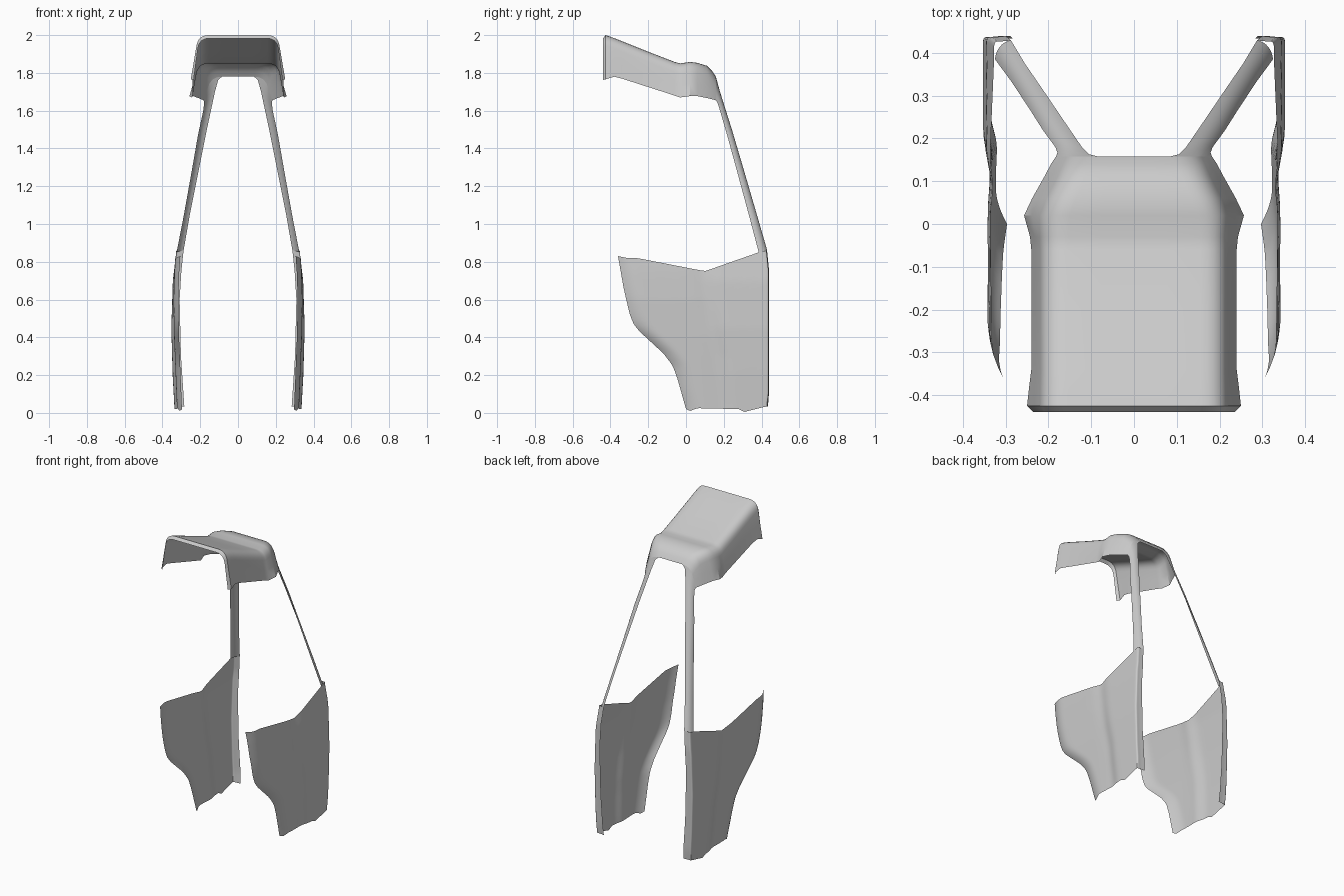
import bpy, math
from mathutils import Vector

if "Cube" in bpy.data.objects:
    bpy.data.objects.remove(bpy.data.objects["Cube"])


def interp(table, t):
    """Linear lookup in a list of (key, value) pairs."""
    if t <= table[0][0]:
        return table[0][1]
    for (a, va), (b, vb) in zip(table, table[1:]):
        if t <= b:
            return va + (vb - va) * (t - a) / (b - a)
    return table[-1][1]


def along(path, t):
    """Point at fraction t of the length of a polyline."""
    pts = [Vector(p) for p in path]
    keys = [0.0]
    for a, b in zip(pts, pts[1:]):
        keys.append(keys[-1] + (b - a).length)
    return interp(list(zip(keys, pts)), t * keys[-1])


def sheet(name, rows, outward):
    """Mirrored open surface from a grid of points."""
    n = len(rows[0])
    verts = [tuple(p) for r in rows for p in r]
    faces = [(i * n + j, i * n + j + 1, (i + 1) * n + j + 1, (i + 1) * n + j)
             for i in range(len(rows) - 1) for j in range(n - 1)]
    me = bpy.data.meshes.new(name)
    me.from_pydata(verts, [], faces)
    me.update()
    if sum((p.normal * p.area for p in me.polygons), Vector()).dot(outward) < 0:
        me.flip_normals()
    ob = bpy.data.objects.new(name, me)
    bpy.context.collection.objects.link(ob)
    m = ob.modifiers.new("mirror", 'MIRROR')
    m.use_clip = True
    m.merge_threshold = 0.0005
    bpy.ops.object.select_all(action='DESELECT')
    ob.select_set(True)
    bpy.context.view_layer.objects.active = ob
    bpy.ops.object.shade_smooth_by_angle(angle=math.radians(35))
    return ob


def bend(a, c, b, t):
    return a * (1 - t) ** 2 + c * 2 * t * (1 - t) + b * t * t


# Roof: half sections (y, top half width, bottom half width, top z, bottom z)
stations = [
    (-.44, .205, .235, 1.983, 1.763), (-.425, .21, .25, 2.0, 1.766),
    (-.38, .21, .245, 1.984, 1.78), (-.34, .21, .24, 1.968, 1.77),
    (-.2, .21, .24, 1.912, 1.725), (-.06, .21, .24, 1.858, 1.68),
    (-.03, .21, .243, 1.85, 1.67), (.02, .205, .257, 1.858, 1.677),
    (.06, .19, .238, 1.853, 1.677), (.11, .165, .21, 1.838, 1.667),
    (.14, .15, .194, 1.808, 1.66), (.158, .14, .182, 1.78, 1.655)]
RADIUS = .055


def roof_section(y, wt, wb, zt, zb):
    corner, low = Vector((wt, y, zt)), Vector((wb, y, zb))
    start = Vector((wt - RADIUS, y, zt))
    end = corner + (low - corner).normalized() * RADIUS
    pts = [Vector((0, y, zt)), Vector((start.x / 2, y, zt))]
    pts += [bend(start, corner, end, i / 6) for i in range(7)]
    return pts + [end.lerp(low, .5), low]


roof_rows = [roof_section(*s) for s in stations]
sheet("roof", roof_rows, Vector((0, 0, 1)))

# Struts: bands from the rear roof corners down to the side panels
bands = [((.105, .163, 1.762), (.179, .167, 1.642)),
         ((.122, .18, 1.70), (.184, .18, 1.60)),
         ((.165, .243, 1.5), (.212, .218, 1.47)),
         ((.207, .305, 1.29), (.245, .27, 1.28)),
         ((.255, .375, 1.05), (.288, .335, 1.04)),
         ((.288, .43, .86), (.325, .385, .85))]
top = roof_rows[-1][2:]
strut_rows = [top]
for rear, front in bands:
    a, b = Vector(rear), Vector(front)
    mid = (a + b) / 2 + Vector((.014, .014, 0))
    strut_rows.append([bend(a, mid, b, i / (len(top) - 1)) for i in range(len(top))])
sheet("rear_strut", strut_rows, Vector((1, 1, 0)))

# Side panels: outline curves in (y, z), filled as a blended patch
bottom = [(0, .02), (.02, .01), (.06, .025), (.28, .02), (.31, .005), (.36, .018), (.43, .035)]
upper = [(-.36, .83), (-.31, .82), (-.26, .82), (.1, .75), (.385, .85), (.425, .86)]
front = [(0, .02), (-.045, .18), (-.07, .25), (-.12, .315), (-.25, .435),
         (-.28, .475), (-.3, .53), (-.33, .66), (-.36, .83)]
back = [(.43, .035), (.435, .1), (.436, .75), (.425, .86)]
front_y = [(z, y) for y, z in front]
front_x = [(0, .322), (.2, .33), (.4, .338), (.6, .342), (.75, .337), (.85, .33)]
back_x = [(0, .335), (.2, .346), (.45, .353), (.7, .345), (.85, .327)]
crease_y = [(.05, .19), (.3, .17), (.55, .12), (.75, .09)]
flange_x = [(.03, .284), (.3, .302), (.6, .309), (.75, .3), (.86, .288)]


def panel_point(u, v):
    c00, c10 = Vector(bottom[0]), Vector(bottom[-1])
    c01, c11 = Vector(upper[0]), Vector(upper[-1])
    p = (along(bottom, u) * (1 - v) + along(upper, u) * v
         + along(front, v) * (1 - u) + along(back, v) * u
         - (c00 * (1 - u) + c10 * u) * (1 - v) - (c01 * (1 - u) + c11 * u) * v)
    y, z = p
    d = y - interp(crease_y, z)
    k = min(1, max(0, d / .16 + .5))
    k = k * k * (3 - 2 * k)
    x = interp(front_x, z) * (1 - k) + interp(back_x, z) * k
    x -= .008 * math.exp(-(d / .045) ** 2)
    # front edge curls inward
    edge = max(0, y - interp(front_y, z))
    x -= .026 * max(0, 1 - edge / .09) ** 2
    return Vector((x, y, z))


panel_rows = []
for j in range(33):
    v = j / 32
    row = [panel_point(i / 36, v) for i in range(37)]
    # rear flange turned in behind the panel
    last = row[-1]
    inner = Vector((interp(flange_x, last.z), last.y + .004, last.z))
    corner = Vector((last.x, last.y + .004, last.z))
    start = row[-2].lerp(last, .5)
    turn = last.lerp(inner, .3)
    row[-1:] = [bend(start, corner, turn, i / 4) for i in range(5)]
    row += [turn.lerp(inner, .5), inner]
    panel_rows.append(row)
sheet("side_panel", panel_rows, Vector((1, 0, 0)))
